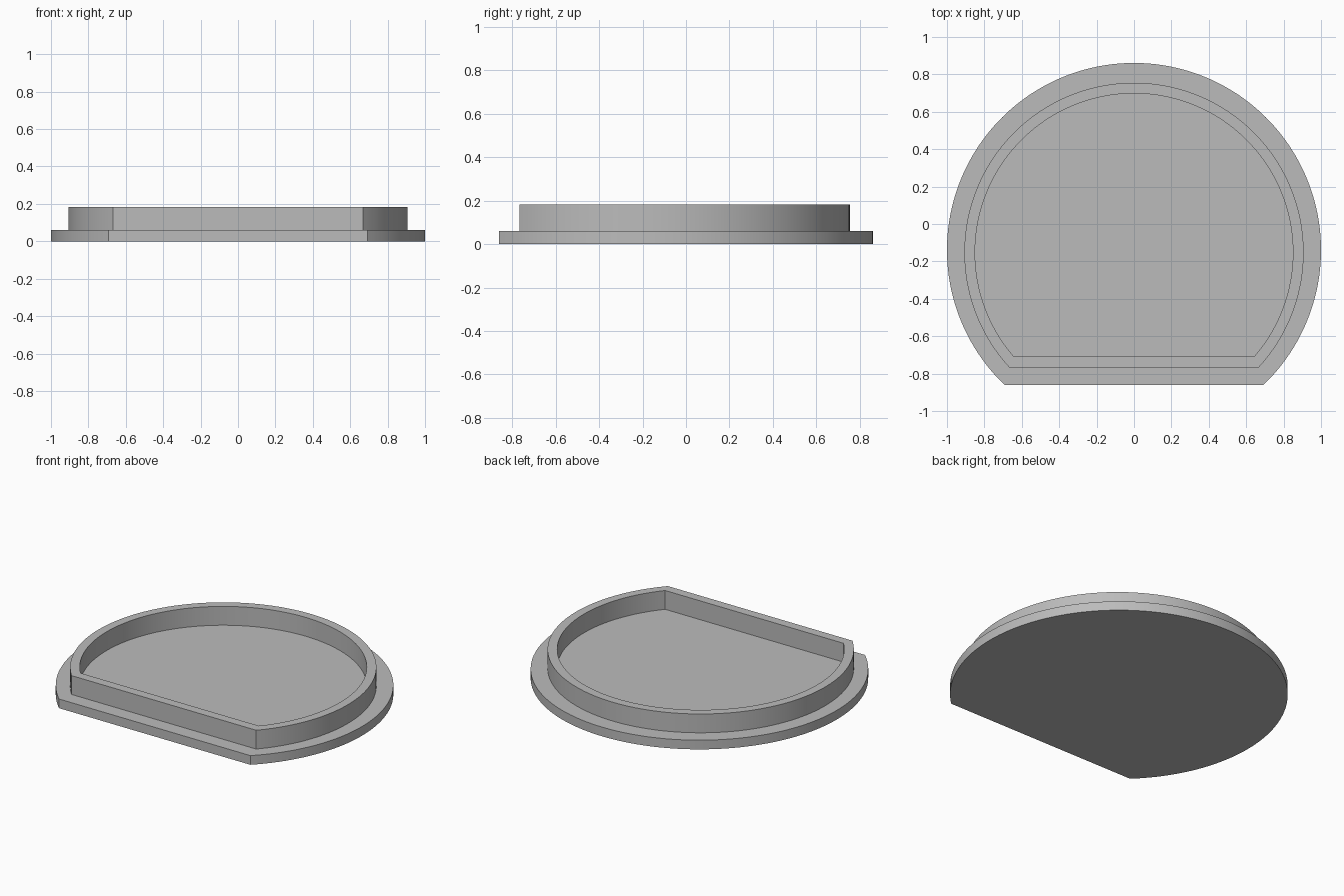
import bpy
import bmesh
import math

cube = bpy.data.objects.get("Cube")
if cube:
    bpy.data.objects.remove(cube, do_unlink=True)

BASE_TOP = 0.06
RIM_TOP = 0.183
SEGMENTS = 128

grey = bpy.data.materials.new("plain grey")
grey.use_nodes = True
colour = (0.5, 0.5, 0.5, 1)
grey.diffuse_color = colour
grey.node_tree.nodes["Principled BSDF"].inputs["Base Color"].default_value = colour


def d_outline(radius, centre_y, flat_y):
    """Circle cut by a straight chord at the front, counter-clockwise."""
    start = math.asin((flat_y - centre_y) / radius)
    sweep = math.pi - 2 * start
    angles = [start + sweep * i / SEGMENTS for i in range(SEGMENTS + 1)]
    return [(radius * math.cos(a), centre_y + radius * math.sin(a)) for a in angles]


def loop(bm, outline, z):
    return [bm.verts.new((x, y, z)) for x, y in outline]


def bridge(bm, a, b):
    for i in range(len(a)):
        j = (i + 1) % len(a)
        bm.faces.new((a[i], a[j], b[j], b[i]))


def finish(bm, name):
    bmesh.ops.recalc_face_normals(bm, faces=bm.faces)
    mesh = bpy.data.meshes.new(name)
    bm.to_mesh(mesh)
    bm.free()
    mesh.materials.append(grey)
    obj = bpy.data.objects.new(name, mesh)
    bpy.context.collection.objects.link(obj)
    bpy.ops.object.select_all(action="DESELECT")
    obj.select_set(True)
    bpy.context.view_layer.objects.active = obj
    bpy.ops.object.shade_smooth_by_angle(angle=math.radians(30))


# Flat base plate
bm = bmesh.new()
outline = d_outline(1.0, -0.139, -0.861)
bottom, top = loop(bm, outline, 0), loop(bm, outline, BASE_TOP)
bridge(bm, bottom, top)
bm.faces.new(bottom)
bm.faces.new(top)
finish(bm, "base_plate")

# Raised rim wall, sunk slightly into the plate
bm = bmesh.new()
outer = d_outline(0.907, -0.152, -0.766)
inner = d_outline(0.85, -0.152, -0.706)
sunk = BASE_TOP - 0.02
rings = [loop(bm, outer, sunk), loop(bm, outer, RIM_TOP),
         loop(bm, inner, RIM_TOP), loop(bm, inner, sunk)]
for i in range(4):
    bridge(bm, rings[i], rings[(i + 1) % 4])
finish(bm, "rim_wall")
